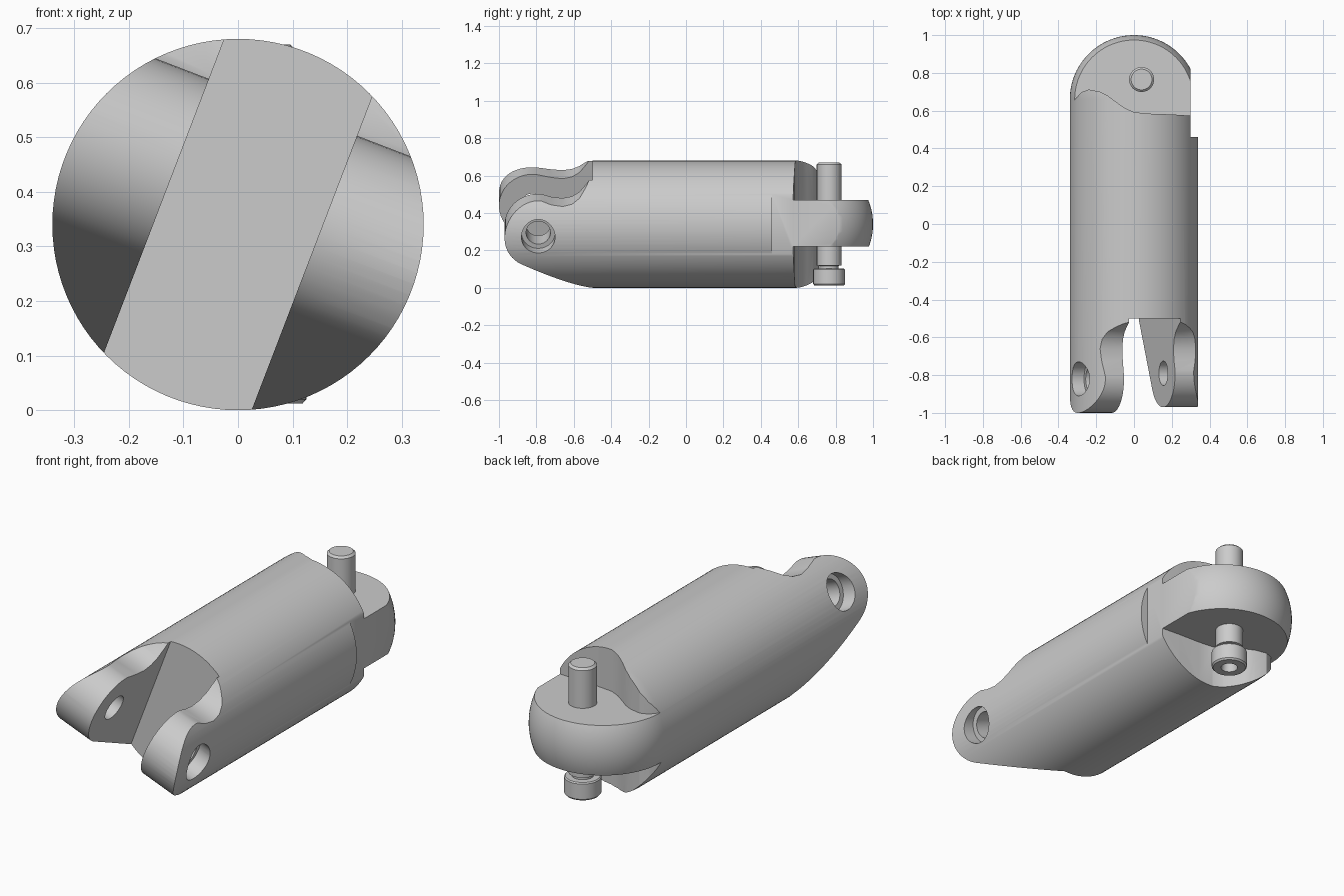
import bpy, bmesh
from math import sin, cos, pi, radians
from mathutils import Matrix, Vector

if "Cube" in bpy.data.objects:
    bpy.data.objects.remove(bpy.data.objects["Cube"])

R = 0.34            # body radius, also height of the body axis
TILT = radians(21)  # roll of the fork about the long axis


def finish(bm, name):
    bmesh.ops.recalc_face_normals(bm, faces=bm.faces)
    me = bpy.data.meshes.new(name)
    bm.to_mesh(me)
    bm.free()
    ob = bpy.data.objects.new(name, me)
    bpy.context.collection.objects.link(ob)
    return ob


def lathe(name, profile, mat, n):
    """Revolve (radius, height) points about local z."""
    bm = bmesh.new()
    rings = []
    for r, h in profile:
        k = 1 if r < 1e-5 else n
        rings.append([bm.verts.new(mat @ Vector((r * cos(2 * pi * i / n), r * sin(2 * pi * i / n), h)))
                      for i in range(k)])
    for a, b in zip(rings, rings[1:]):
        for i in range(n):
            j = (i + 1) % n
            q = [a[i % len(a)], a[j % len(a)], b[j % len(b)], b[i % len(b)]]
            bm.faces.new(list(dict.fromkeys(q)))
    return finish(bm, name)


def prism(name, pts, h0, h1, mat=Matrix()):
    """Extrude a 2D outline from h0 to h1 along local z."""
    bm = bmesh.new()
    lo = [bm.verts.new(mat @ Vector((a, b, h0))) for a, b in pts]
    hi = [bm.verts.new(mat @ Vector((a, b, h1))) for a, b in pts]
    bm.faces.new(lo)
    bm.faces.new(hi)
    for i in range(len(pts)):
        j = (i + 1) % len(pts)
        bm.faces.new([lo[i], lo[j], hi[j], hi[i]])
    return finish(bm, name)


def cut(target, cutter):
    cutter.hide_render = True
    m = target.modifiers.new("cut", 'BOOLEAN')
    m.operation, m.solver, m.object = 'DIFFERENCE', 'EXACT', cutter
    bpy.context.view_layer.objects.active = target
    bpy.ops.object.modifier_apply(modifier=m.name)
    bpy.data.objects.remove(cutter)


def disc(y, v, r, n=40):
    return [(y + r * cos(2 * pi * i / n), v + r * sin(2 * pi * i / n)) for i in range(n)]


# main body: cylinder along y with a domed back end
prof = [(0, -1.05), (R, -1.05)]
prof += [(R * cos(t * pi / 40), 0.66 + R * sin(t * pi / 40)) for t in range(20)] + [(0, 1.0)]
body = lathe("joint_body", prof, Matrix.Translation((0, 0, R)) @ Matrix.Rotation(-pi / 2, 4, 'X'), 96)

# fork frame: local (a, b, h) = (along y, across lug, lug thickness direction)
c, s = cos(TILT), sin(TILT)
FORK = Matrix(((0, s, c, 0), (1, 0, 0, 0), (0, c, -s, R), (0, 0, 0, 1)))

# slot between the lugs
cut(body, prism("slot_cutter", [(-1.2, -.5), (-.5, -.5), (-.5, .5), (-1.2, .5)], -.145, .145, FORK))

# lug outlines, bolt holes and counterbores
for side, yc in ((-1, -0.82), (1, -0.79)):
    r, vc = 0.18, 0.05
    outline = [(-.5, .5), (-.5, .34), (-.53, .29), (-.57, .24), (-.61, .215), (-.66, .205), (-.72, .212)]
    outline += [(yc + r * cos(a), vc + r * sin(a))
                for a in (radians(85 + i * 160 / 24) for i in range(25))]
    outline += [(-.5, -.31), (-.5, -.5), (-1.2, -.5), (-1.2, .5)]
    a, b = sorted((side * .14, side * .5))
    cut(body, prism("lug_cutter", outline, a, b, FORK))
    cut(body, prism("bore_cutter", disc(yc, .055, .065), a - .03, b + .03, FORK))
    a, b = sorted((side * .27, side * .5))
    cut(body, prism("counterbore_cutter", disc(yc, .055, .09), a, b, FORK))

# shoulders above and below the back tongue
plan = [(.5, .56), (.2, .58), (.08, .584), (0, .592), (-.05, .615), (-.1, .65), (-.14, .68),
        (-.18, .70), (-.24, .712), (-.28, .697), (-.32, .65), (-.5, .6), (-.5, 1.2), (.5, 1.2)]
for z0, z1 in ((.47, .9), (-.2, .22)):
    cut(body, prism("shoulder_cutter", plan, z0, z1))

# flat on the right side of the tongue
cut(body, prism("side_flat_cutter", [(.3, .46), (.6, .46), (.6, 1.2), (.3, 1.2)], -.2, .9))

# hinge pin with a socket head at the bottom
pin = lathe("hinge_pin", [(0, .67), (.055, .67), (.066, .66), (.066, .12), (.05, .117), (.05, .103),
                          (.08, .103), (.085, .097), (.085, .02), (.078, .012), (.04, .012),
                          (.034, .06), (0, .06)],
            Matrix.Translation((.04, .765, 0)), 48)

bpy.ops.object.select_all(action='DESELECT')
for ob in (body, pin):
    ob.select_set(True)
bpy.context.view_layer.objects.active = body
bpy.ops.object.shade_smooth_by_angle(angle=radians(30))
